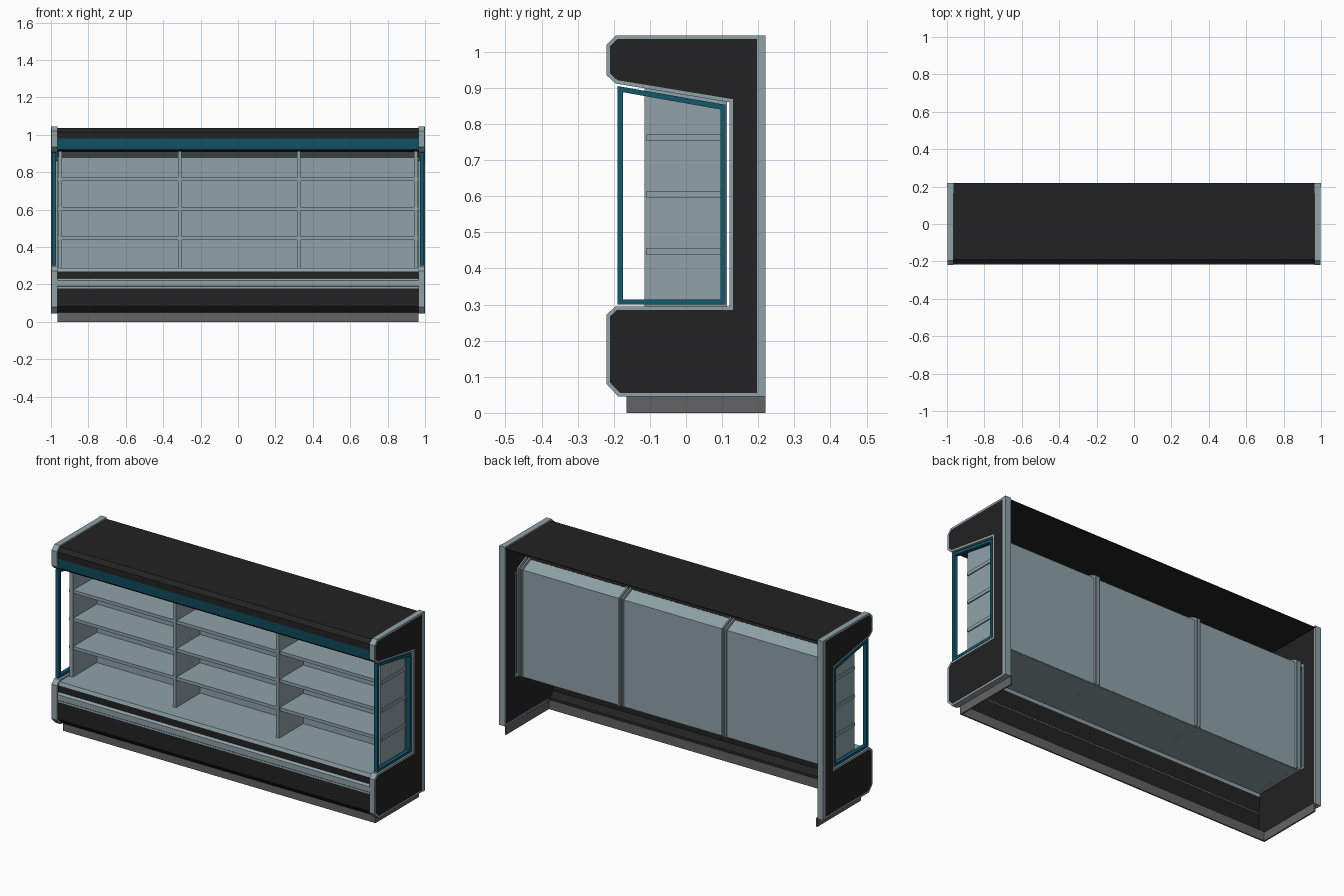
import bpy, bmesh

if "Cube" in bpy.data.objects:
    bpy.data.objects.remove(bpy.data.objects["Cube"])


def material(name, rgb):
    m = bpy.data.materials.new(name)
    m.diffuse_color = (*rgb, 1)
    m.use_nodes = True
    m.node_tree.nodes["Principled BSDF"].inputs["Base Color"].default_value = m.diffuse_color
    return m


BLACK = material("black panel", (0.016, 0.016, 0.016))
LIGHT = material("pale blue grey metal", (0.275, 0.365, 0.39))
TEAL = material("teal trim", (0.006, 0.1, 0.155))
GREY = material("grey skirt", (0.125, 0.125, 0.125))


def finish(name, bm, mats):
    bmesh.ops.recalc_face_normals(bm, faces=bm.faces[:])
    me = bpy.data.meshes.new(name)
    bm.to_mesh(me)
    bm.free()
    for m in mats:
        me.materials.append(m)
    ob = bpy.data.objects.new(name, me)
    bpy.context.collection.objects.link(ob)
    return ob


def solid(name, pts, x0, x1, mat, cap_mat=None, border=0.01):
    """Extrude a closed (y, z) profile along x; optionally inset recoloured caps."""
    bm = bmesh.new()
    a = [bm.verts.new((x0, y, z)) for y, z in pts]
    b = [bm.verts.new((x1, y, z)) for y, z in pts]
    n = len(pts)
    for i in range(n):
        j = (i + 1) % n
        bm.faces.new((a[i], a[j], b[j], b[i]))
    caps = [bm.faces.new(a), bm.faces.new(b[::-1])]
    bmesh.ops.recalc_face_normals(bm, faces=bm.faces[:])
    if cap_mat:
        for cap in caps:
            bmesh.ops.inset_region(bm, faces=[cap], thickness=border, use_even_offset=True)
            cap.material_index = 1
    return finish(name, bm, [mat, cap_mat] if cap_mat else [mat])


def box(name, x, y, z, mat):
    pts = [(y[0], z[0]), (y[1], z[0]), (y[1], z[1]), (y[0], z[1])]
    return solid(name, pts, x[0], x[1], mat)


def sheet(name, pts, half, mats, seg):
    """Bent sheet following a (y, z) path; seg gives a material index per strip."""
    bm = bmesh.new()
    rows = [(bm.verts.new((-half, y, z)), bm.verts.new((half, y, z))) for y, z in pts]
    for (a, b), (c, d), s in zip(rows, rows[1:], seg):
        bm.faces.new((a, b, d, c)).material_index = s
    ob = finish(name, bm, mats)
    mod = ob.modifiers.new("thickness", "SOLIDIFY")
    mod.thickness = 0.004
    mod.offset = 0
    return ob


# Hood: top sheet, front fascia with teal band, underside
sheet("hood",
      [(0.218, 1.035), (-0.19, 1.035), (-0.21, 1.015), (-0.21, 0.98),
       (-0.2, 0.925), (-0.192, 0.914), (0.03, 0.91)],
      0.966, [BLACK, TEAL], [0, 0, 0, 1, 0, 0])

# Back wall with its sloping upper strip
sheet("back_wall", [(0.1, 0.285), (0.1, 0.88), (0.03, 0.91)], 0.955, [LIGHT], [0, 0])

# Display tray, lower fascia and bumper rail
sheet("tray_and_fascia",
      [(0.1, 0.285), (-0.197, 0.285), (-0.203, 0.268), (-0.203, 0.233),
       (-0.207, 0.178), (-0.207, 0.082), (-0.18, 0.052), (-0.16, 0.052)],
      0.966, [BLACK, LIGHT], [1, 1, 0, 0, 0, 0, 0])
solid("bumper_rail",
      [(-0.203, 0.233), (-0.21, 0.23), (-0.216, 0.222), (-0.216, 0.192),
       (-0.211, 0.188), (-0.211, 0.178), (-0.205, 0.177)], -0.966, 0.966, LIGHT)

# Dividers with paired ribs behind the back wall
for i, x in enumerate((-0.95, -0.312, 0.325, 0.95)):
    solid(f"divider_{i}",
          [(-0.115, 0.283), (0.1, 0.283), (0.1, 0.88), (0.03, 0.91), (-0.115, 0.915)],
          x - 0.01, x + 0.01, LIGHT)
    for s in (-1, 1):
        c = x + s * 0.01
        solid(f"rib_{i}_{s}",
              [(0.098, 0.285), (0.114, 0.285), (0.114, 0.89), (0.036, 0.926),
               (0.03, 0.91), (0.098, 0.88)], c - 0.004, c + 0.004, LIGHT)

# Shelves
for i, z in enumerate((0.447, 0.605, 0.762)):
    box(f"shelf_{i}", (-0.966, 0.966), (-0.11, 0.1), (z - 0.009, z + 0.009), LIGHT)

# Front skirt
box("front_skirt", (-0.965, 0.965), (-0.165, -0.157), (0, 0.052), GREY)

# C-shaped end panels, window frames and side skirts
end_profile = [(0.22, 0.045), (0.22, 1.045), (-0.195, 1.045), (-0.22, 1.02),
               (-0.22, 0.935), (-0.195, 0.912), (0.12, 0.86), (0.12, 0.295),
               (-0.195, 0.295), (-0.22, 0.272), (-0.22, 0.08), (-0.187, 0.045)]
outer = [(-0.19, 0.3), (0.11, 0.3), (0.11, 0.853), (-0.19, 0.905)]
inner = [(-0.175, 0.314), (0.096, 0.314), (0.096, 0.84), (-0.175, 0.888)]
for s, side in ((-1, "left"), (1, "right")):
    solid(f"{side}_end_panel", end_profile, s * 0.965, s * 0.998, LIGHT, BLACK)
    box(f"{side}_rear_post", (s * 0.97, s * 1.0), (0.197, 0.22), (0.045, 1.045), LIGHT)
    for k in range(4):
        j = (k + 1) % 4
        solid(f"{side}_window_bar_{k}", [outer[k], outer[j], inner[j], inner[k]],
              s * 0.972, s * 0.994, TEAL)
    box(f"{side}_skirt", (s * 0.957, s * 0.965), (-0.165, 0.22), (0, 0.048), GREY)
